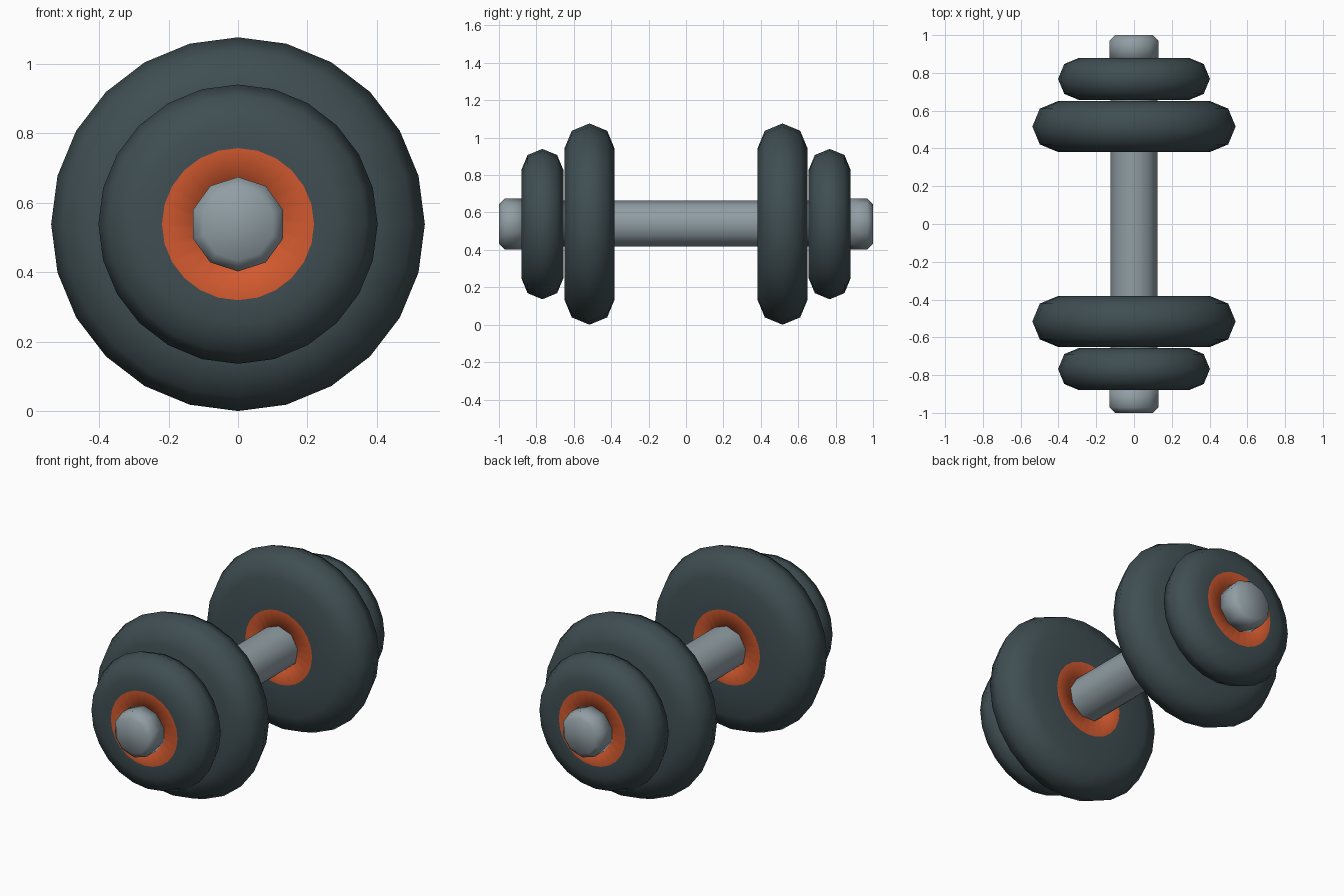
import bpy, bmesh, math

if "Cube" in bpy.data.objects:
    bpy.data.objects.remove(bpy.data.objects["Cube"])

AXIS_Z = 0.538


def material(name, rgb):
    m = bpy.data.materials.new(name)
    m.diffuse_color = (*rgb, 1)
    m.use_nodes = True
    m.node_tree.nodes["Principled BSDF"].inputs["Base Color"].default_value = m.diffuse_color
    return m


RUBBER = material("dark_rubber", (0.05, 0.076, 0.084))
ORANGE = material("orange_paint", (0.64, 0.1, 0.028))
METAL = material("grey_metal", (0.28, 0.34, 0.37))


def lathe(name, profile, sides, mats, closed=False, hub_radius=0):
    """Spin (radius, y) points round the bar axis, first vertex at the top."""
    bm = bmesh.new()
    rings = []
    for r, y in profile:
        ring = []
        for i in range(sides):
            a = 2 * math.pi * i / sides
            ring.append(bm.verts.new((r * math.sin(a), y, AXIS_Z + r * math.cos(a))))
        rings.append(ring)
    n = len(rings)
    for j in range(n if closed else n - 1):
        a, b = rings[j], rings[(j + 1) % n]
        # faces lying inside the hub radius take the second colour
        slot = int(max(profile[j][0], profile[(j + 1) % n][0]) <= hub_radius + 1e-5)
        for i in range(sides):
            k = (i + 1) % sides
            bm.faces.new((a[i], a[k], b[k], b[i])).material_index = slot
    if not closed:
        bm.faces.new(rings[0])
        bm.faces.new(rings[-1])
    bmesh.ops.recalc_face_normals(bm, faces=bm.faces)
    for f in bm.faces:
        f.smooth = True
    me = bpy.data.meshes.new(name)
    bm.to_mesh(me)
    bm.free()
    for m in mats:
        me.materials.append(m)
    ob = bpy.data.objects.new(name, me)
    bpy.context.collection.objects.link(ob)
    return ob


def plate(name, y, radius, half):
    """Disc with a rounded rim and a painted hub on both faces."""
    core = radius - half
    rim = [(core + half * math.cos(math.radians(t)), y + half * math.sin(math.radians(t)))
           for t in (-90, -45, 0, 45, 90)]
    profile = [(0.1, y - half), (0.219, y - half)] + rim + [(0.219, y + half), (0.1, y + half)]
    lathe(name, profile, 24, [RUBBER, ORANGE], closed=True, hub_radius=0.219)


# handle bar through the plates
bar = lathe("handle_bar", [(0.127, -0.87), (0.127, 0.87)], 9, [METAL])
for f in bar.data.polygons:
    f.use_smooth = len(f.vertices) == 4

# weights and chamfered bar ends on both sides
for side, s in (("front", -1), ("back", 1)):
    plate(side + "_large_plate", s * 0.516, 0.538, 0.134)
    plate(side + "_small_plate", s * 0.768, 0.402, 0.112)
    lathe(side + "_bar_end",
          [(0.136, s * 0.86), (0.136, s * 0.97), (0.105, s * 1.0)], 10, [METAL])
